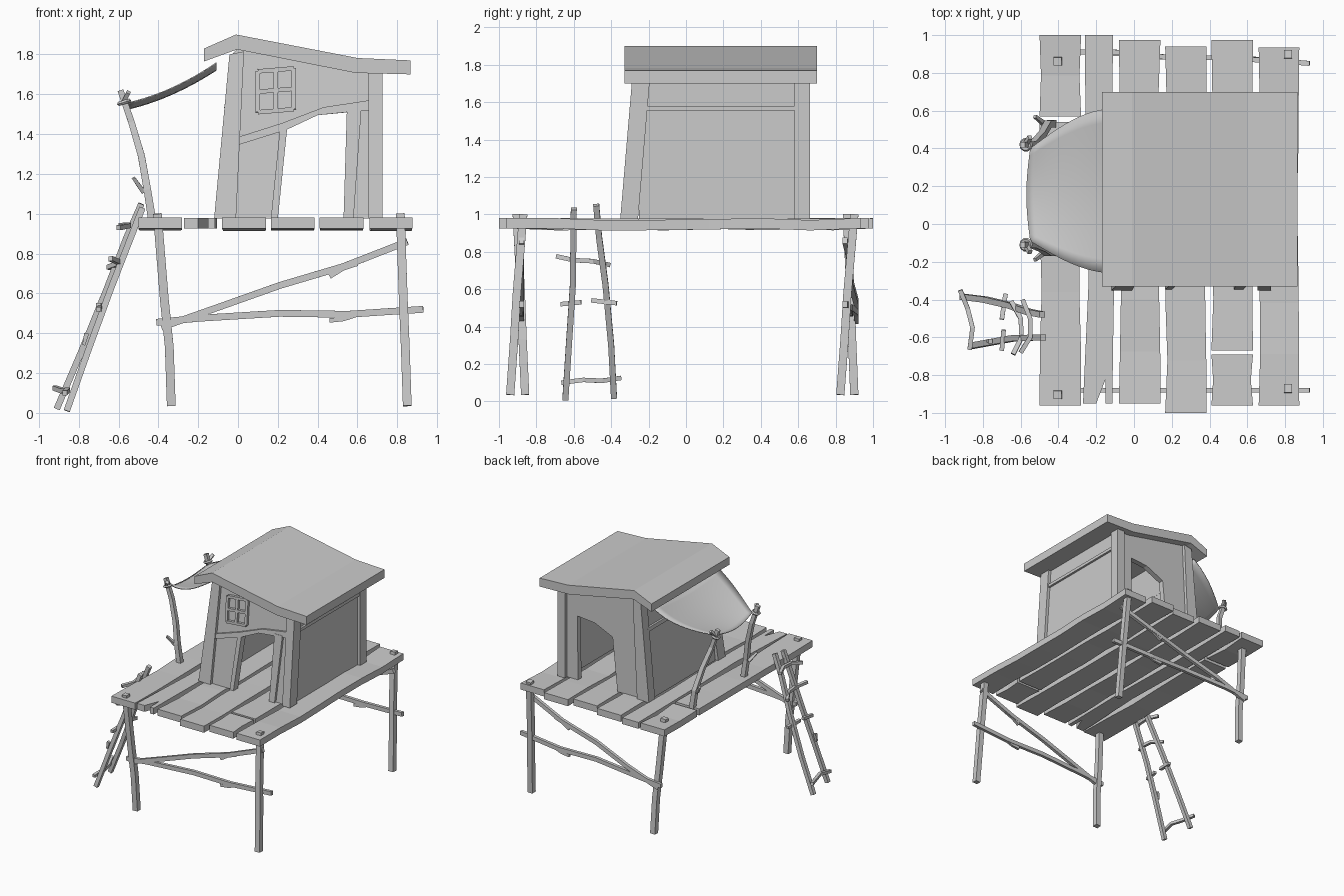
import bpy, bmesh, math, random
from mathutils import Vector

random.seed(4)
if "Cube" in bpy.data.objects:
    bpy.data.objects.remove(bpy.data.objects["Cube"])

GREY = (0.6, 0.6, 0.6, 1)
mat = bpy.data.materials.new("plain_grey")
mat.use_nodes = True
mat.diffuse_color = GREY
mat.node_tree.nodes["Principled BSDF"].inputs["Base Color"].default_value = GREY


def finish(name, bm, closed=True):
    if closed:
        bmesh.ops.recalc_face_normals(bm, faces=bm.faces)
    me = bpy.data.meshes.new(name)
    bm.to_mesh(me)
    bm.free()
    me.materials.append(mat)
    ob = bpy.data.objects.new(name, me)
    bpy.context.collection.objects.link(ob)
    return ob


def loft(name, rings):
    """Closed solid through rings with equal point counts."""
    bm = bmesh.new()
    rows = [[bm.verts.new(p) for p in ring] for ring in rings]
    n = len(rows[0])
    for a, b in zip(rows, rows[1:]):
        for i in range(n):
            bm.faces.new((a[i], a[(i + 1) % n], b[(i + 1) % n], b[i]))
    bm.faces.new(rows[0])
    bm.faces.new(rows[-1])
    return finish(name, bm)


def prism(name, pts, y0, y1, lean=0.0):
    """Front-view outline extruded along y; lean tips it outward at the bottom."""
    return loft(name, [[(x, y + lean * (z - 1.7), z) for x, z in pts] for y in (y0, y1)])


def stick(name, pts, w, h=None, sides=4, taper=1.0):
    """Rough pole swept along a path."""
    pts = [Vector(p) for p in pts]
    h = h or w
    rings = []
    for i, p in enumerate(pts):
        d = (pts[min(i + 1, len(pts) - 1)] - pts[max(i - 1, 0)]).normalized()
        ref = Vector((0, 1, 0)) if abs(d.y) < 0.8 else Vector((1, 0, 0))
        u = d.cross(ref).normalized()
        v = d.cross(u)
        k = (1 + (taper - 1) * i / (len(pts) - 1)) * 1.41
        ang = [math.tau * (j + 0.5) / sides for j in range(sides)]
        rings.append([p + u * math.cos(a) * w * k + v * math.sin(a) * h * k for a in ang])
    return loft(name, rings)


# Deck planks, slightly uneven in width and height
def plank(name, x0, x1, y0, y1):
    rows = max(2, round((y1 - y0) / 0.28))
    rings = []
    for i in range(rows + 1):
        y = y0 + (y1 - y0) * i / rows
        inner = 0 < i < rows
        a, b, c = (random.uniform(0, 0.012) * inner for _ in range(3))
        rings.append([(x0 + a, y, 0.925 - c), (x1 - b, y, 0.925 - c),
                      (x1 - b, y, 0.98 - c), (x0 + a, y, 0.98 - c)])
    loft(name, rings)


for i, p in enumerate([(-.50, -.28, -.96, .54), (-.50, -.28, .57, 1.0), (-.08, .14, -.95, .975),
                       (.165, .385, -1.0, .94), (.41, .63, -.96, -.69),
                       (.41, .63, -.67, .975), (.66, .875, -.96, .935)]):
    plank(f"deck_plank_{i + 1}", *p)
cracked = [(-.27, -.95), (-.2, -.95), (-.15, -.82), (-.15, -.95), (-.115, -.95), (-.11, -.6),
           (-.105, -.3), (-.12, .4), (-.11, 1.0), (-.26, 1.0), (-.255, .3), (-.24, -.3)]
loft("cracked_deck_plank", [[(x, y, z) for x, y in cracked] for z in (0.925, 0.978)])

# Legs, with top and foot drifting apart
for side, x0, xm, x1, ends in [("right", -.405, -.37, -.335, ((-.905, -.86), (.86, .90))),
                               ("left", .815, .83, .85, ((-.87, -.94), (.90, .825)))]:
    for end, (ya, yb) in zip(("front", "back"), ends):
        stick(f"{end}_{side}_leg", [(x1, yb, .035), (x1 - .01, yb * .7 + ya * .3, .33),
                                    (xm, (ya + yb) / 2, .57), (x0, ya, 1.0)], .022)

# Cross braces with splinters
for end, ya, yb in (("front", -.88, -.88), ("back", .91, .85)):
    ym = (ya + yb) / 2
    stick(end + "_lower_brace", [(-.41, ya, .455), (-.2, ya, .475), (.21, ym, .50),
                                 (.55, ym, .495), (.93, yb, .52)], .017, .013)
    stick(end + "_upper_brace", [(-.385, ya, .43), (-.1, ya, .53), (.21, ym, .64),
                                 (.53, ym, .735), (.85, yb, .86)], .017, .013)
    for z, dz in ((.465, .005), (.685, .04)):
        stick(end + "_brace_splinter", [(.46, ym, z), (.53, ym, z + dz), (.6, ym, z + dz + .02)],
              .012, .012, taper=.6)

# House walls: front and back share the slanted outline with the doorway notch
wall = [(-.095, .975), (-.03, 1.80), (0, 1.83), (.59, 1.71), (.70, 1.71), (.70, .975),
        (.555, .975), (.56, 1.51), (.40, 1.495), (.235, 1.42), (.19, .975)]
prism("front_wall", wall, -.265, -.215, .085)
prism("back_wall", wall, .59, .635)
prism("right_wall", [(-.095, .975), (-.03, 1.8), (.02, 1.8), (-.045, .975)], -.25, .62)
prism("left_wall", [(.655, .975), (.655, 1.71), (.70, 1.71), (.70, .975)], -.25, .62)
prism("left_wall_rail", [(.66, 1.555), (.66, 1.58), (.718, 1.58), (.718, 1.555)], -.22, .6)
prism("right_wall_rail", [(-.07, 1.53), (-.065, 1.56), (0, 1.56), (0, 1.53)], -.22, .6)

# Corner posts, door posts and the crooked lintel band
right_post = [(-.12, .975), (-.043, 1.80), (.03, 1.815), (.01, 1.39), (-.01, .975)]
left_post = [(.655, .975), (.655, 1.71), (.725, 1.71), (.725, .975)]
door_right = [(.165, .975), (.21, 1.42), (.247, 1.43), (.2, .975)]
door_left = [(.53, .975), (.547, 1.53), (.62, 1.53), (.58, .975)]
lintel = [(.0, 1.345), (.24, 1.42), (.40, 1.495), (.547, 1.51), (.66, 1.52),
          (.66, 1.57), (.43, 1.535), (.22, 1.455), (.0, 1.385)]
prism("front_right_post", right_post, -.29, -.195, .085)
prism("front_left_post", left_post, -.29, -.195, .085)
prism("door_right_post", door_right, -.285, -.225, .085)
prism("door_left_post", door_left, -.285, -.225, .085)
prism("front_lintel", lintel, -.282, -.23, .085)
prism("back_right_post", right_post, .58, .662)
prism("back_left_post", left_post, .58, .662)

# Window frame and bars
win = [Vector(p) for p in ((.10, 1.51), (.28, 1.525), (.28, 1.73), (.10, 1.715))]
mid = [(win[i] + win[(i + 1) % 4]) / 2 for i in range(4)]
bars = [(win[i], win[(i + 1) % 4]) for i in range(4)] + [(mid[0], mid[2]), (mid[1], mid[3])]
for i, (a, b) in enumerate(bars):
    stick(f"window_bar_{i + 1}", [(p.x, -.27 + .085 * (p.y - 1.7), p.y) for p in (a, b)],
          .011, .016)

# Roof slab
prism("roof", [(-.17, 1.83), (-.01, 1.90), (.60, 1.782), (.865, 1.77), (.865, 1.70),
               (.59, 1.707), (-.005, 1.825), (-.17, 1.765)], -.33, .70)

# Sagging cloth awning
N = 12
bm = bmesh.new()
grid = []
for i in range(N + 1):
    u = i / N
    lo = -.09 - .17 * math.sin(u * math.pi / 2)
    hi = .40 + .21 * math.sin(u * math.pi / 2)
    row = []
    for j in range(N + 1):
        v = j / N
        bulge = math.sin(math.pi * v)
        x = -.55 + .44 * u - .02 * bulge * (1 - u)
        z = 1.56 + .20 * u - .10 * u * (1 - u) - .035 * bulge
        row.append(bm.verts.new((x, lo + (hi - lo) * v, z)))
    grid.append(row)
for i in range(N):
    for j in range(N):
        f = bm.faces.new((grid[i][j], grid[i + 1][j], grid[i + 1][j + 1], grid[i][j + 1]))
        f.smooth = True
bmesh.ops.reverse_faces(bm, faces=[f for f in bm.faces if f.normal.z < 0])
awning = finish("awning_cloth", bm, closed=False)
solid = awning.modifiers.new("thickness", "SOLIDIFY")
solid.thickness = 0.006

# Awning poles with twigs and rope ties
for end, base, top, twig in (("front", -.15, -.11, -.04), ("back", .53, .42, .04)):
    m = (base + top) / 2
    stick(end + "_awning_pole", [(-.43, base, .96), (-.455, base, 1.12), (-.485, m, 1.29),
                                 (-.535, top, 1.46), (-.59, top, 1.62)], .02, taper=.75)
    stick(end + "_pole_twig", [(-.475, base, 1.11), (-.525, base + twig, 1.18)], .012, taper=.7)
    stick(end + "_pole_fork", [(-.575, top, 1.56), (-.55, top + twig, 1.61)], .011)
    bpy.ops.mesh.primitive_torus_add(major_segments=10, minor_segments=5, major_radius=.026,
                                     minor_radius=.011, location=(-.572, top, 1.56),
                                     rotation=(0, -.3, 0))
    tie = bpy.context.object
    tie.name = end + "_rope_tie"
    tie.data.materials.append(mat)

# Ladder rails and rungs
stick("ladder_front_rail", [(-.86, -.645, .01), (-.75, -.625, .32), (-.64, -.605, .62),
                            (-.48, -.60, 1.03)], .016)
stick("ladder_back_rail", [(-.91, -.385, .02), (-.79, -.40, .3), (-.66, -.43, .62),
                           (-.56, -.465, .88), (-.485, -.48, 1.05)], .016)
rungs = [[(-.87, -.665, .10), (-.855, -.55, .115), (-.88, -.45, .11), (-.92, -.35, .125)],
         [(-.70, -.67, .52), (-.69, -.56, .53)], [(-.70, -.505, .54), (-.68, -.37, .525)],
         [(-.64, -.69, .775), (-.595, -.6, .755), (-.60, -.5, .75), (-.65, -.41, .73)],
         [(-.60, -.68, .93), (-.55, -.6, .94), (-.55, -.5, .945), (-.59, -.40, .94)]]
for i, r in enumerate(rungs):
    stick(f"ladder_rung_{i + 1}", r, .012)
stick("ladder_rail_knot", [(-.76, -.62, .40), (-.775, -.62, .34)], .012, taper=.6)
